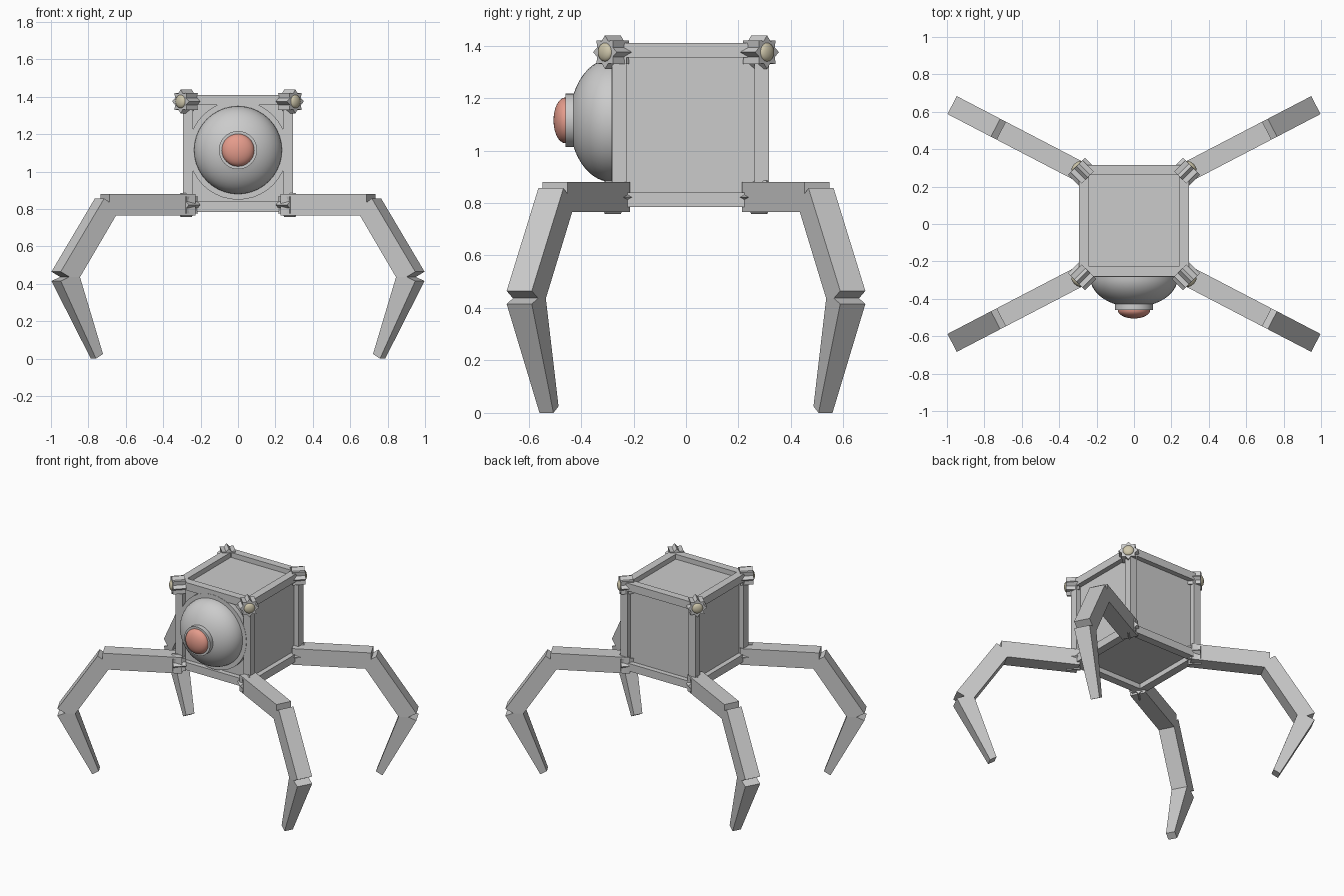
import bpy, bmesh, math
from mathutils import Vector, Matrix

if "Cube" in bpy.data.objects:
    bpy.data.objects.remove(bpy.data.objects["Cube"], do_unlink=True)


def material(name, rgb):
    m = bpy.data.materials.new(name)
    m.use_nodes = True
    m.diffuse_color = (*rgb, 1)
    m.node_tree.nodes["Principled BSDF"].inputs["Base Color"].default_value = (*rgb, 1)
    return m


GREY = material("metal_grey", (0.6, 0.6, 0.6))
RED = material("eye_red", (0.78, 0.33, 0.26))
BEIGE = material("lamp_beige", (0.62, 0.57, 0.41))


def finish(bm, name, mat, smooth=False):
    bmesh.ops.recalc_face_normals(bm, faces=bm.faces)
    mesh = bpy.data.meshes.new(name)
    bm.to_mesh(mesh)
    bm.free()
    mesh.materials.append(mat)
    ob = bpy.data.objects.new(name, mesh)
    bpy.context.collection.objects.link(ob)
    if smooth:
        bpy.ops.object.select_all(action='DESELECT')
        ob.select_set(True)
        bpy.context.view_layer.objects.active = ob
        bpy.ops.object.shade_smooth_by_angle(angle=math.radians(35))
    return ob


def placed(origin, axis):
    """Matrix that turns local z to the axis and keeps local y upright."""
    return Matrix.Translation(origin) @ Vector(axis).to_track_quat('Z', 'Y').to_matrix().to_4x4()


def lathe(name, profile, origin, axis, mat, steps=32):
    """Revolve (radius, height) points about the axis."""
    bm = bmesh.new()
    vs = [bm.verts.new((r, 0, h)) for r, h in profile]
    es = [bm.edges.new(pair) for pair in zip(vs, vs[1:])]
    bmesh.ops.spin(bm, geom=vs + es, axis=(0, 0, 1), cent=(0, 0, 0),
                   angle=math.tau, steps=steps)
    bmesh.ops.remove_doubles(bm, verts=bm.verts, dist=0.0005)
    bm.transform(placed(origin, axis))
    return finish(bm, name, mat, True)


def cap(radius, depth, base=0.0, end=90, n=10):
    """Quarter ellipse from the rim towards the pole."""
    angles = [math.radians(end * i / n) for i in range(n + 1)]
    return [(radius * math.cos(a), base + depth * math.sin(a)) for a in angles]


def prism(name, sections, to_world):
    """Close a side outline of (distance, height, half width) points."""
    bm = bmesh.new()
    sides = [[bm.verts.new(to_world(s, k * w, z)) for s, z, w in sections] for k in (-1, 1)]
    for side in sides:
        bm.faces.new(side)
    n = len(sections)
    for i in range(n):
        j = (i + 1) % n
        bm.faces.new((sides[0][i], sides[0][j], sides[1][j], sides[1][i]))
    return finish(bm, name, GREY)


# Body: box with a raised frame and sunken panels
bm = bmesh.new()
bmesh.ops.create_cube(bm, size=1)
bmesh.ops.scale(bm, vec=(0.59, 0.598, 0.625), verts=bm.verts)
bmesh.ops.translate(bm, vec=(0, 0.017, 1.0975), verts=bm.verts)
bmesh.ops.inset_individual(bm, faces=bm.faces[:], thickness=0.055, use_even_offset=True)
panels = [f for f in bm.faces if all(len(e.link_faces) == 2 for e in f.edges)
          and f.calc_area() > 0.15]
for f in panels:
    shift = f.normal * -0.035
    ring = bmesh.ops.extrude_discrete_faces(bm, faces=[f])["faces"][0]
    bmesh.ops.translate(bm, vec=shift, verts=ring.verts)
finish(bm, "body", GREY)

# Eye: flange, dome, collar and lens
eye = Vector((0, -0.28, 1.115))
front = (0, -1, 0)
dome = [(0, -0.03), (0.265, -0.03), (0.265, 0.004), (0.235, 0.004)]
dome += cap(0.235, 0.16, 0.004, 65)
dome += [(0.102, 0.145), (0.102, 0.18), (0, 0.18)]
lathe("eye_dome", dome, eye, front, GREY, 40)
lathe("eye_lens", cap(0.087, 0.045, 0.18), eye, front, RED)

# Leg outlines: distance from the hip, height, half width
W = 0.054
BEAM = [(-0.02, 0.765, W), (0.459, 0.765, W), (0.497, 0.835, W), (0.497, 0.88, W), (-0.02, 0.88, W)]
THIGH = [(0.459, 0.765, W), (0.497, 0.835, W), (0.53, 0.857, W),
         (0.792, 0.465, W), (0.74, 0.437, W), (0.676, 0.436, W)]
SHIN = [(0.676, 0.436, W), (0.74, 0.437, W), (0.792, 0.415, W),
        (0.567, 0.0, 0.03), (0.525, 0.025, 0.03)]
ANGLE = math.radians(27.5)

for sy, end in ((-1, "front"), (1, "back")):
    for sx, side in ((1, "left"), (-1, "right")):
        tag = f"{end}_{side}"

        # Legs
        def to_world(s, w, z):
            c, d = math.cos(ANGLE), math.sin(ANGLE)
            return (sx * (0.27 + s * c + w * d), sy * (0.27 + s * d - w * c), z)
        for part, outline in (("beam", BEAM), ("thigh", THIGH), ("shin", SHIN)):
            prism(f"{tag}_leg_{part}", outline, to_world)

        # Star-shaped corner hubs
        axis = Vector((sx, sy, 0)).normalized()
        for z, level in ((1.375, "upper"), (0.822, "lower")):
            bm = bmesh.new()
            star = []
            for i in range(16):
                a, r = math.tau * i / 16, (0.064, 0.046)[i % 2]
                star.append(bm.verts.new((r * math.sin(a), r * math.cos(a), 0)))
            face = bm.faces.new(star)
            new = bmesh.ops.extrude_face_region(bm, geom=[face])["geom"]
            bmesh.ops.translate(bm, vec=(0, 0, 0.085),
                                verts=[v for v in new if isinstance(v, bmesh.types.BMVert)])
            bm.transform(placed((sx * 0.247, sy * 0.249, z), axis))
            finish(bm, f"{tag}_{level}_hub", GREY)

        # Corner lamps
        lathe(f"{tag}_lamp", cap(0.036, 0.018, 0, 90, 6),
              (sx * 0.306, sy * 0.308, 1.375), axis, BEIGE, 20)
